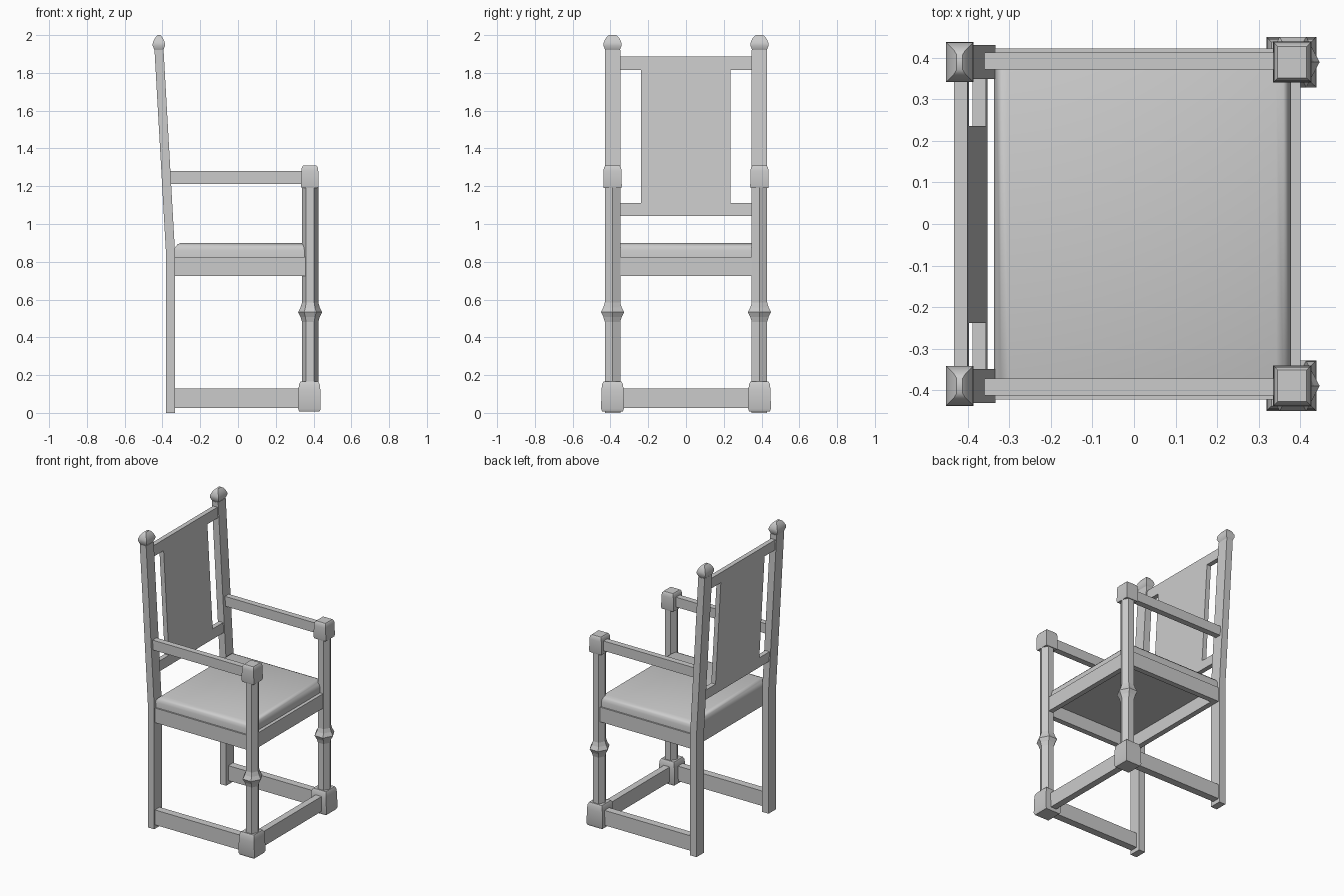
import bpy, bmesh, math

if "Cube" in bpy.data.objects:
    bpy.data.objects.remove(bpy.data.objects["Cube"])

LEG_Y = 0.389


def finish(name, bm, smooth=False):
    bmesh.ops.recalc_face_normals(bm, faces=bm.faces)
    me = bpy.data.meshes.new(name)
    bm.to_mesh(me)
    bm.free()
    ob = bpy.data.objects.new(name, me)
    bpy.context.collection.objects.link(ob)
    if smooth:
        bpy.ops.object.select_all(action='DESELECT')
        ob.select_set(True)
        bpy.context.view_layer.objects.active = ob
        bpy.ops.object.shade_smooth_by_angle(angle=math.radians(40))
    return ob


def loft(name, rings, **kw):
    """Join rings of points into a closed solid."""
    bm = bmesh.new()
    loops = [[bm.verts.new(p) for p in r] for r in rings]
    n = len(loops[0])
    for a, b in zip(loops, loops[1:]):
        for i in range(n):
            j = (i + 1) % n
            bm.faces.new((a[i], a[j], b[j], b[i]))
    bm.faces.new(loops[0][::-1])
    bm.faces.new(loops[-1])
    return finish(name, bm, **kw)


def rect(cx, cy, hx, hy, z):
    return [(cx - hx, cy - hy, z), (cx + hx, cy - hy, z),
            (cx + hx, cy + hy, z), (cx - hx, cy + hy, z)]


def box(name, x, y, z):
    cx, cy = sum(x) / 2, sum(y) / 2
    hx, hy = abs(x[1] - x[0]) / 2, abs(y[1] - y[0]) / 2
    return loft(name, [rect(cx, cy, hx, hy, h) for h in z])


def rounded_block(name, cx, cy, hx, hy, profile):
    """Block whose top and bottom taper; profile is (z, inset)."""
    return loft(name, [rect(cx, cy, hx - d, hy - d, z) for z, d in profile],
                smooth=True)


def lean_x(z):
    """Centre line of the back above the bend."""
    return -0.357 - max(0, z - 0.84) * 0.0565


def leaning_board(name, y, z):
    cy, hy = sum(y) / 2, (y[1] - y[0]) / 2
    return loft(name, [rect(lean_x(h), cy, 0.016, hy, h) for h in z])


for s, side in ((-1, "right"), (1, "left")):
    cy = LEG_Y * s
    # Back post with bend, and its finial
    loft(f"back_post_{side}",
         [rect(lean_x(z), cy, 0.024, 0.041, z) for z in (0, 0.84, 1.92)])
    loft(f"finial_{side}",
         [rect(-0.419, cy, hx, hy, z) for z, hx, hy in
          ((1.915, 0.02, 0.035), (1.927, 0.026, 0.041), (1.945, 0.033, 0.048),
           (1.96, 0.032, 0.047), (1.98, 0.023, 0.038), (1.993, 0.014, 0.029),
           (2.0, 0.007, 0.018))],
         smooth=True)
    # Six-sided front leg with a ring, plus its end blocks
    rings = []
    for z, r in ((0.15, 0.043), (0.482, 0.043), (0.508, 0.051), (0.533, 0.064),
                 (0.558, 0.051), (0.584, 0.043), (1.21, 0.043)):
        rings.append([(0.382 + r * math.cos(k * math.pi / 3),
                       cy + 1.1 * r * math.sin(k * math.pi / 3), z)
                      for k in range(6)])
    loft(f"front_leg_{side}", rings)
    rounded_block(f"foot_block_{side}", 0.378, cy, 0.06, 0.0605,
                  ((0.008, 0.006), (0.022, 0), (0.12, 0.002), (0.15, 0.005),
                   (0.165, 0.012)))
    rounded_block(f"arm_block_{side}", 0.38, cy, 0.046, 0.049,
                  ((1.19, 0.003), (1.2, 0), (1.28, 0.001), (1.3, 0.004),
                   (1.309, 0.011)))
    # Arm, lower side stretcher and seat side rail
    box(f"arm_{side}", (-0.36, 0.35), (0.371 * s, 0.412 * s), (1.213, 1.28))
    box(f"side_stretcher_{side}", (-0.35, 0.33), (0.371 * s, 0.422 * s),
        (0.027, 0.129))
    box(f"seat_side_rail_{side}", (-0.336, 0.4), (0.385 * s, 0.422 * s),
        (0.726, 0.826))

box("front_stretcher", (0.355, 0.4), (-0.35, 0.35), (0.027, 0.129))

# Seat rails and cushion
box("seat_front_rail", (0.365, 0.4), (-0.385, 0.385), (0.726, 0.826))
box("seat_back_rail", (-0.336, -0.3), (-0.385, 0.385), (0.726, 0.826))
loft("seat_cushion",
     [rect(0.02, 0, 0.357 - d, 0.412 - d, z) for z, d in
      ((0.815, 0), (0.862, 0), (0.88, 0.006), (0.893, 0.018), (0.9, 0.035))],
     smooth=True)

# Leaning backrest
leaning_board("back_top_rail", (-0.36, 0.36), (1.815, 1.887))
leaning_board("back_lower_rail", (-0.36, 0.36), (1.042, 1.11))
leaning_board("back_panel", (-0.238, 0.235), (1.11, 1.815))
